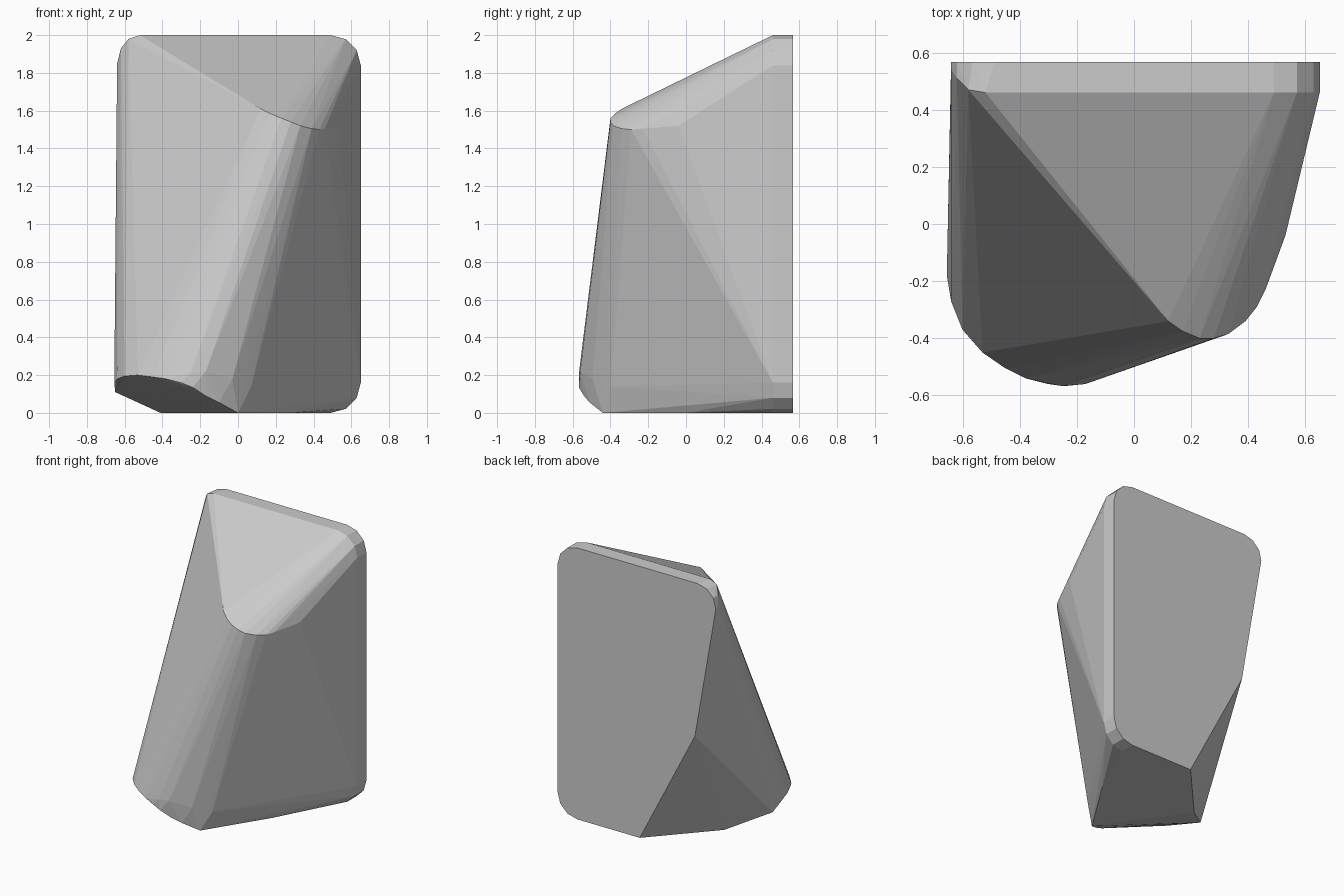
import bpy, bmesh, math


def corner(cx, cz, r, start):
    """Quarter-round of four points in the XZ plane."""
    return [(cx + r * math.cos(math.radians(start + a)),
             cz + r * math.sin(math.radians(start + a))) for a in (0, 30, 60, 90)]


# Flat rear plate: rounded right side, shared by both rear sections
right_side = corner(0.49, 0.16, 0.16, -90) + corner(0.49, 1.84, 0.16, 0)
points = [(x, y, z) for y in (0.46, 0.567) for x, z in right_side]

# Rounded top left corner, then the sloping cut at the lower left of the back
points += [(x, 0.567, z) for x, z in corner(-0.49, 1.85, 0.15, 90)]
points += [(-0.52, 0.46, 2.0), (-0.58, 0.47, 1.98), (-0.62, 0.51, 1.93), (-0.64, 0.54, 1.85),
           (-0.47, 0.567, 0.87), (-0.02, 0.567, 0.0)]

# Rounded upper front nose
points += [(0.12, -0.34, 1.61), (0.17, -0.375, 1.585), (0.23, -0.40, 1.56),
           (0.28, -0.40, 1.54), (0.33, -0.385, 1.52), (0.39, -0.34, 1.505),
           (0.43, -0.29, 1.50), (0.46, -0.23, 1.505), (0.53, -0.04, 1.52)]

# Rounded lower front foot, tilted up to the left
points += [(-0.65, -0.08, 0.11), (-0.655, -0.18, 0.16), (-0.64, -0.27, 0.18),
           (-0.60, -0.37, 0.195), (-0.53, -0.45, 0.20), (-0.45, -0.505, 0.19),
           (-0.38, -0.54, 0.18), (-0.30, -0.56, 0.16), (-0.24, -0.567, 0.135),
           (-0.17, -0.54, 0.09), (-0.10, -0.51, 0.055),
           (-0.25, -0.567, 0.21), (-0.17, -0.56, 0.22), (-0.03, -0.495, 0.18),
           (0.07, -0.40, 0.14)]

# Flat underside
points += [(0.0, -0.44, 0.0), (0.28, 0.0, 0.0), (-0.41, 0.14, 0.0)]

# Wrap everything in one convex faceted skin
bm = bmesh.new()
for p in points:
    bm.verts.new(p)
bmesh.ops.remove_doubles(bm, verts=bm.verts, dist=0.001)
hull = bmesh.ops.convex_hull(bm, input=bm.verts)
bmesh.ops.delete(bm, geom=[v for v in bm.verts if not v.link_faces], context='VERTS')
bmesh.ops.dissolve_limit(bm, angle_limit=math.radians(1), verts=bm.verts, edges=bm.edges)
bmesh.ops.recalc_face_normals(bm, faces=bm.faces)

mesh = bpy.data.meshes.new("faceted_block")
bm.to_mesh(mesh)
bm.free()
block = bpy.data.objects.new("faceted_block", mesh)
bpy.context.collection.objects.link(block)
